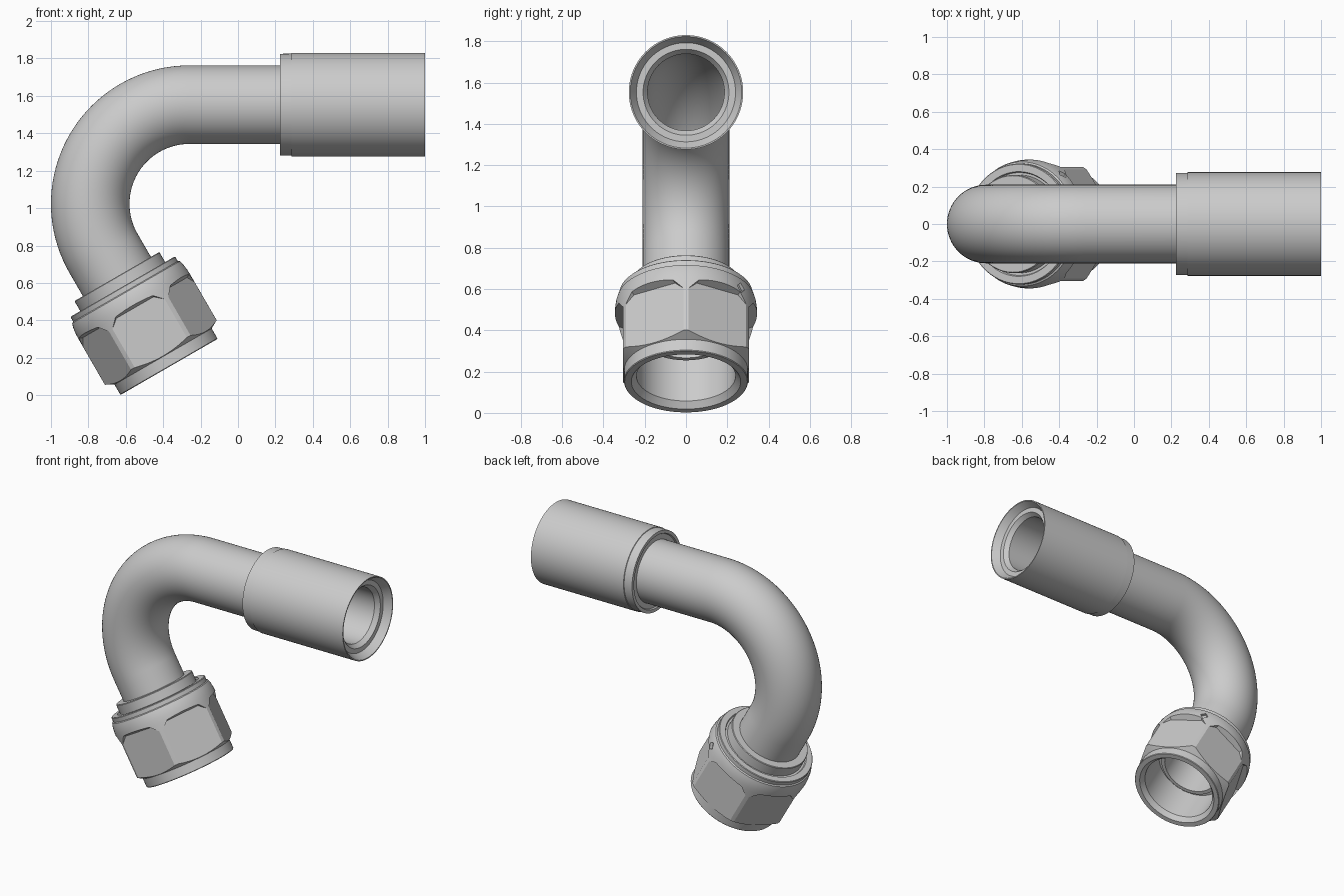
import bpy, bmesh
from math import sin, cos, pi, radians
from mathutils import Matrix, Vector

if "Cube" in bpy.data.objects:
    bpy.data.objects.remove(bpy.data.objects["Cube"])

SEG = 96
TUBE_Z = 1.553
BEND = Vector((-0.26, 0, 1.023))
BEND_R = 0.53
AX = Vector((0.5, 0, -0.8660254))          # nut axis direction
NR = Vector((0.8660254, 0, 0.5))           # nut radial direction in the xz plane
START = BEND - NR * BEND_R                 # where the bend ends


def make(name, verts, faces, matrix=Matrix()):
    bm = bmesh.new()
    vs = [bm.verts.new(matrix @ Vector(v)) for v in verts]
    for f in faces:
        bm.faces.new([vs[i] for i in f])
    bmesh.ops.recalc_face_normals(bm, faces=bm.faces)
    me = bpy.data.meshes.new(name)
    bm.to_mesh(me)
    bm.free()
    ob = bpy.data.objects.new(name, me)
    bpy.context.collection.objects.link(ob)
    return ob


def activate(ob):
    bpy.ops.object.select_all(action='DESELECT')
    ob.select_set(True)
    bpy.context.view_layer.objects.active = ob


def smooth(ob):
    activate(ob)
    bpy.ops.object.shade_smooth_by_angle(angle=radians(28))


def grid_faces(rows, cols):
    # quads of a surface closed in both directions
    return [(i * cols + j, i * cols + (j + 1) % cols,
             (i + 1) % rows * cols + (j + 1) % cols, (i + 1) % rows * cols + j)
            for i in range(rows) for j in range(cols)]


def lathe(name, profile, matrix):
    # closed (radius, height) profile spun round local z
    verts = [(r * cos(2 * pi * j / SEG), r * sin(2 * pi * j / SEG), t)
             for r, t in profile for j in range(SEG)]
    return make(name, verts, grid_faces(len(profile), SEG), matrix)


def cut(ob, cutter):
    activate(ob)
    m = ob.modifiers.new("cut", 'BOOLEAN')
    m.operation = 'DIFFERENCE'
    m.solver = 'EXACT'
    m.object = cutter
    bpy.ops.object.modifier_apply(modifier=m.name)
    bpy.data.objects.remove(cutter)


def prism(name, poly_in, poly_out, matrix):
    n = len(poly_in)
    faces = [tuple(range(n)), tuple(range(n, 2 * n))]
    faces += [(i, (i + 1) % n, n + (i + 1) % n, n + i) for i in range(n)]
    return make(name, poly_in + poly_out, faces, matrix)


# local frame of the nut end: x = NR, y = -Y, z = AX
side = AX.cross(NR)
nut_m = Matrix.Translation(START) @ Matrix((NR, side, AX)).transposed().to_4x4()
sleeve_m = Matrix.Translation((0, 0, TUBE_Z)) @ Matrix.Rotation(pi / 2, 4, 'Y')

# bent hollow tube: path of (point, radial direction)
path = [(Vector((0.6, 0, TUBE_Z)), Vector((0, 0, 1)))]
for k in range(41):
    a = pi / 2 + radians(120) * k / 40
    d = Vector((cos(a), 0, sin(a)))
    path.append((BEND + d * BEND_R, d))
path.append((START + AX * 0.46, -NR))
rings = [(p, d, 0.21) for p, d in path] + [(p, d, 0.186) for p, d in reversed(path)]
tube_verts = [p + d * r * cos(2 * pi * j / 64) + Vector((0, 1, 0)) * r * sin(2 * pi * j / 64)
              for p, d, r in rings for j in range(64)]
smooth(make("bent_tube", tube_verts, grid_faces(len(rings), 64)))

# hose sleeve with stepped collar and recessed mouth
smooth(lathe("hose_sleeve", [
    (0.208, 0.235), (0.245, 0.235), (0.25, 0.225), (0.272, 0.225), (0.273, 0.285),
    (0.277, 0.287), (0.277, 1.0), (0.27, 1.0), (0.24, 0.95), (0.208, 0.95),
    (0.186, 0.92), (0.186, 0.6), (0.208, 0.6)], sleeve_m))

# collar behind the nut
smooth(lathe("tube_collar", [
    (0.205, 0.143), (0.258, 0.143), (0.262, 0.147), (0.262, 0.23), (0.205, 0.23)], nut_m))

# swivel nut body
nut = lathe("swivel_nut", [
    (0.212, 0.215), (0.275, 0.215), (0.28, 0.205), (0.319, 0.205), (0.323, 0.209),
    (0.323, 0.235), (0.332, 0.24), (0.339, 0.262), (0.344, 0.30), (0.345, 0.33),
    (0.345, 0.612), (0.30, 0.637), (0.30, 0.697), (0.297, 0.701), (0.265, 0.701),
    (0.24, 0.67), (0.24, 0.43), (0.212, 0.43)], nut_m)

# six wrench flats
for k in range(6):
    rot = Matrix.Rotation(radians(30 + 60 * k), 4, 'Z')
    outline = [(0.2, 0.66), (0.2, 0.41), (0.115, 0.335), (-0.115, 0.335), (-0.2, 0.41), (-0.2, 0.66)]
    inner = [(0.305, y, t) for y, t in outline]
    outer = [(0.38, y, t - (0.03 if t < 0.5 else 0)) for y, t in outline]
    cut(nut, prism("flat_cutter", inner, outer, nut_m @ rot))

# small diamond pit on the shoulder
q = 0.028
diamond = [(q, 0), (0, q), (-q, 0), (0, -q)]
cut(nut, prism("pit_cutter", [(0.325, y, 0.3 + t) for y, t in diamond],
               [(0.38, y, 0.3 + t) for y, t in diamond],
               nut_m @ Matrix.Rotation(radians(-51), 4, 'Z')))
smooth(nut)
